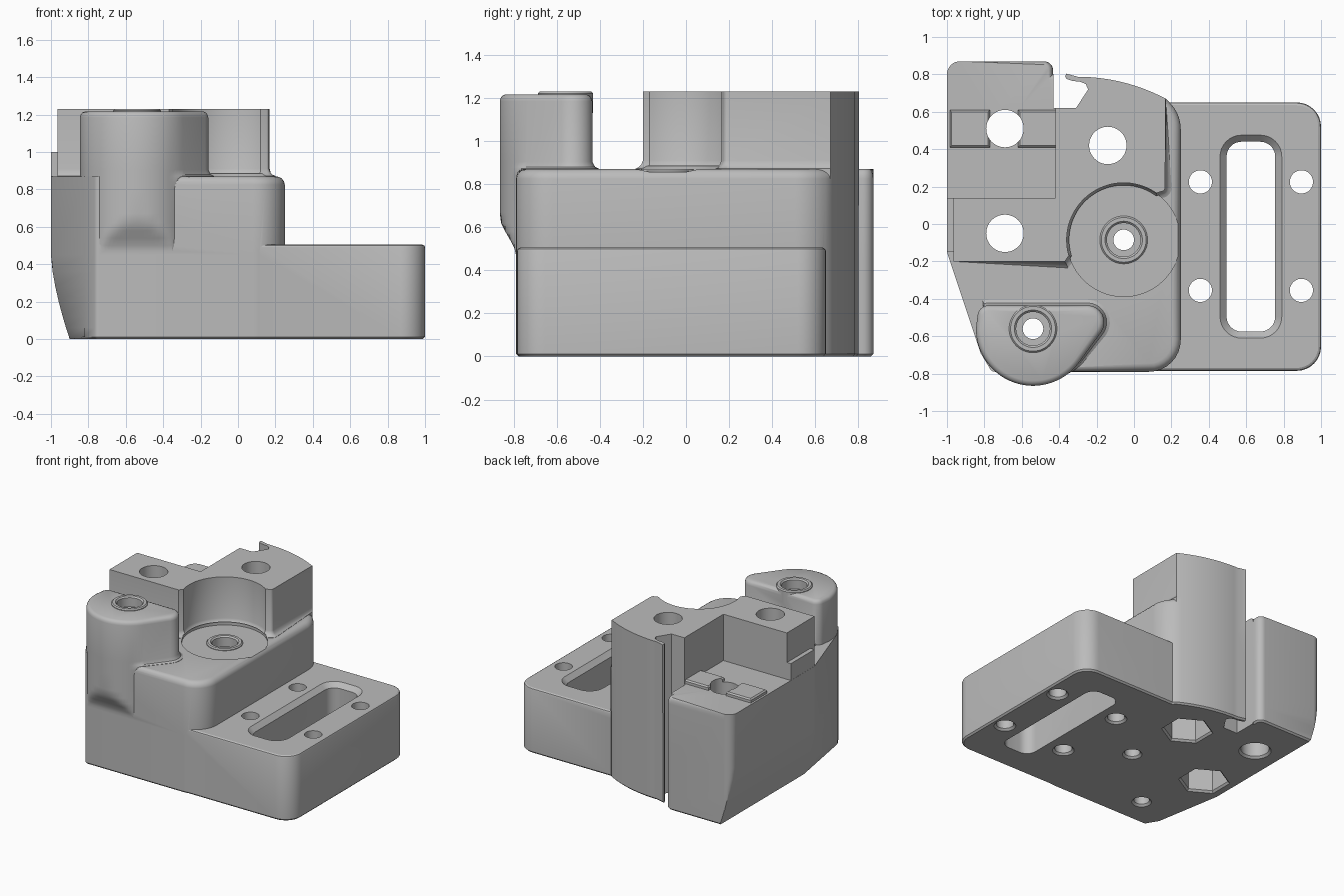
import bpy, bmesh, math
from math import sin, cos, radians, pi
from mathutils import Vector

if "Cube" in bpy.data.objects:
    bpy.data.objects.remove(bpy.data.objects["Cube"])

grey = bpy.data.materials.new("plain_grey")
grey.diffuse_color = (0.5, 0.5, 0.5, 1)
grey.use_nodes = True
grey.node_tree.nodes["Principled BSDF"].inputs["Base Color"].default_value = grey.diffuse_color


def outline(pts, n=8):
    """Polygon (counter-clockwise) whose corners may carry a rounding radius."""
    out = []
    for i, p in enumerate(pts):
        c = Vector(p[:2])
        if len(p) < 3:
            out.append(c)
            continue
        a = (Vector(pts[i - 1][:2]) - c).normalized()
        b = (Vector(pts[(i + 1) % len(pts)][:2]) - c).normalized()
        half = a.angle(b) / 2
        mid = c + (a + b).normalized() * p[2] / sin(half)
        t = p[2] / math.tan(half)
        s, e = c + a * t - mid, c + b * t - mid
        turn = s.angle_signed(e)
        for k in range(n + 1):
            w = -turn * k / n
            out.append(mid + Vector((s.x * cos(w) - s.y * sin(w), s.x * sin(w) + s.y * cos(w))))
    return out


def circle(x, y, r, n=48, start=0.0):
    return [Vector((x + r * cos(start + 2 * pi * k / n), y + r * sin(start + 2 * pi * k / n))) for k in range(n)]


def offset_dirs(pts):
    dirs = []
    for i, p in enumerate(pts):
        a, b = (p - pts[i - 1]).normalized(), (pts[(i + 1) % len(pts)] - p).normalized()
        n1, n2 = Vector((a.y, -a.x)), Vector((b.y, -b.x))
        dirs.append((n1 + n2) / max(0.4, 1 + n1.dot(n2)))
    return dirs


def loft(name, pts, rings, weight=lambda x, y, z: 1, warp=lambda x, y, z: (x, y)):
    """Stack of offset copies of an outline; rings are (height, offset)."""
    bm = bmesh.new()
    dirs = offset_dirs(pts)
    rows = []
    for z, off in rings:
        row = []
        for p, d in zip(pts, dirs):
            q = p + d * off * weight(p.x, p.y, z)
            x, y = warp(q.x, q.y, z)
            row.append(bm.verts.new((x, y, z)))
        rows.append(row)
    n = len(pts)
    for lo, hi in zip(rows, rows[1:]):
        for i in range(n):
            j = (i + 1) % n
            bm.faces.new((lo[i], lo[j], hi[j], hi[i]))
    bm.faces.new(rows[0][::-1])
    bm.faces.new(rows[-1])
    bmesh.ops.recalc_face_normals(bm, faces=bm.faces)
    me = bpy.data.meshes.new(name)
    bm.to_mesh(me)
    bm.free()
    me.materials.append(grey)
    ob = bpy.data.objects.new(name, me)
    bpy.context.collection.objects.link(ob)
    return ob


def rect(x0, x1, y0, y1, r=0):
    c = [(x0, y0), (x1, y0), (x1, y1), (x0, y1)]
    return outline([p + (r,) for p in c] if r else c)


def combine(target, tool, op):
    m = target.modifiers.new(op.lower(), 'BOOLEAN')
    m.operation, m.solver, m.object = op, 'EXACT', tool
    bpy.context.view_layer.objects.active = target
    bpy.ops.object.modifier_apply(modifier=m.name)
    bpy.data.objects.remove(tool)


def clamp01(t):
    return max(0.0, min(1.0, t))


# main body: rounded deck edge on the right, undercut on the lower left
back_arc = [(-0.3 + sin(radians(28 - 2 * k)), -0.213 + cos(radians(28 - 2 * k))) for k in range(15)]
body_pts = outline([(0.25, -0.79, 0.17), (0.25, 0.59, 0.2)] + back_arc +
                   [(-0.355, 0.802), (-0.432, 0.802), (-0.432, 0.87, 0.05), (-1, 0.87, 0.07),
                    (-1, -0.15, 0.1), (-0.82, -0.69), (-0.76, -0.79, 0.03)])
body = loft("mount_body", body_pts,
            [(0, -0.012), (0.012, 0), (0.06, 0), (0.12, 0), (0.2, 0), (0.28, 0), (0.36, 0), (0.45, 0),
             (0.825, 0), (0.842, -0.004), (0.858, -0.016), (0.866, -0.029), (0.87, -0.045)],
            weight=lambda x, y, z: clamp01((x + 0.6) / 0.3) if z > 0.5 else 1,
            warp=lambda x, y, z: (max(x, -1 + 0.1 * clamp01((0.45 - z) / 0.45) ** 1.5), y))

# low side plate
plate = loft("side_plate", outline([(-0.3, -0.785), (1, -0.785, 0.13), (1, 0.65, 0.13), (-0.3, 0.65)]),
             [(0, -0.012), (0.012, 0), (0.49, 0), (0.499, -0.004), (0.505, -0.015)])
combine(body, plate, 'UNION')

# raised block with a round bite and a fillet where it meets the deck
CX, CY = -0.055, -0.085
bite = [(CX + 0.305 * cos(radians(a)), CY + 0.305 * sin(radians(a))) for a in range(196, 54, -3)]
raised_pts = outline([(-0.965, -0.2), (-0.37, -0.2)] + bite + [(0.166, 0.18, 0.02)] + back_arc +
                     [(-0.355, 0.802), (-0.39, 0.81), (-0.42, 0.81), (-0.42, 0.14), (-0.965, 0.14)])
raised = loft("raised_block", raised_pts,
              [(0.7, 0.035), (0.872, 0.035), (0.878, 0.02), (0.89, 0.008), (0.91, 0), (1.23, 0)],
              weight=lambda x, y, z: 0 if x < -0.9 or y > 0.6 or (x < -0.4 and y > 0) else 1)
combine(body, raised, 'UNION')
combine(body, loft("side_ledge", rect(-0.999, -0.9, -0.15, 0.139), [(0.75, 0), (1.0, 0)]), 'UNION')

# front boss, blending back into the body below
boss_arc = [(-0.54 + 0.305 * cos(radians(a)), -0.56 + 0.305 * sin(radians(a))) for a in range(180, 325, 4)]


def boss_warp(x, y, z):
    t = clamp01((z - 0.45) / 0.22)
    return x, max(y, -0.785 - 0.085 * t * t * (3 - 2 * t))


boss = loft("front_boss", outline([(-0.83, -0.435, 0.06)] + boss_arc + [(-0.072, -0.435, 0.09)]),
            [(0.3, 0), (0.45, 0), (0.5, 0), (0.54, 0), (0.58, 0), (0.62, 0), (0.67, 0), (0.8, 0),
             (0.84, 0.03), (0.872, 0.03), (0.88, 0.013), (0.905, 0), (1.185, 0), (1.2, -0.004),
             (1.21, -0.012), (1.217, -0.027)],
            weight=lambda x, y, z: 1 if z > 1 else (clamp01((x + 0.35) / 0.1) if y < -0.44 else 1),
            warp=boss_warp)
combine(body, boss, 'UNION')

# grip pads on the rear left shelf
for x0, x1 in ((-0.985, -0.77), (-0.62, -0.41)):
    combine(body, loft("grip_pad", rect(x0, x1, 0.41, 0.61), [(0.8, 0), (0.89, 0), (0.9, -0.01)]), 'UNION')

# shallow round seat, then collars around the two screw holes
combine(body, loft("seat_cut", circle(CX, CY, 0.303, 64), [(0.857, 0), (0.885, 0)]), 'DIFFERENCE')
for x, y, top in ((CX, CY, 0.87), (-0.54, -0.56, 1.23)):
    combine(body, loft("collar", circle(x, y, 0.128), [(top - 0.1, 0), (top - 0.008, 0), (top, -0.008)]), 'UNION')
    combine(body, loft("counterbore", circle(x, y, 0.09), [(top - 0.08, 0), (top - 0.01, 0), (top + 0.02, 0.03)]),
            'DIFFERENCE')

# through holes with a small countersink underneath
holes = [(CX, CY, 0.055), (-0.54, -0.56, 0.055), (-0.69, 0.51, 0.1)]
holes += [(x, y, 0.062) for x in (0.355, 0.895) for y in (0.225, -0.355)]
for x, y, r in holes:
    combine(body, loft("hole", circle(x, y, r), [(-0.02, 0.035), (0.015, 0), (1.5, 0)]), 'DIFFERENCE')

# bolt holes with hexagonal nut pockets underneath
for x, y in ((-0.14, 0.42), (-0.69, -0.05)):
    combine(body, loft("bolt_hole", circle(x, y, 0.1), [(0.2, 0), (1.5, 0)]), 'DIFFERENCE')
    combine(body, loft("nut_pocket", circle(x, y, 0.17, 6, pi / 6), [(-0.02, 0.03), (0.015, 0), (0.32, 0)]),
            'DIFFERENCE')

# chamfered slot in the plate
combine(body, loft("slot", rect(0.495, 0.755, -0.575, 0.44, 0.08),
                   [(-0.1, 0), (0.47, 0), (0.505, 0.035), (0.525, 0.055)]), 'DIFFERENCE')

# rear slit that leaves a thin curved lip
slit = outline([(-0.43, 0.62), (-0.31, 0.62), (-0.245, 0.72), (-0.258, 0.748), (-0.285, 0.76), (-0.33, 0.765),
                (-0.36, 0.775), (-0.368, 0.79), (-0.36, 0.81), (-0.36, 0.95), (-0.43, 0.95)])
combine(body, loft("slit", slit, [(-0.1, 0), (1.5, 0)]), 'DIFFERENCE')

# shading
for poly in body.data.polygons:
    poly.material_index = 0
bpy.ops.object.select_all(action='DESELECT')
body.select_set(True)
bpy.context.view_layer.objects.active = body
bpy.ops.object.shade_smooth_by_angle(angle=radians(28))
